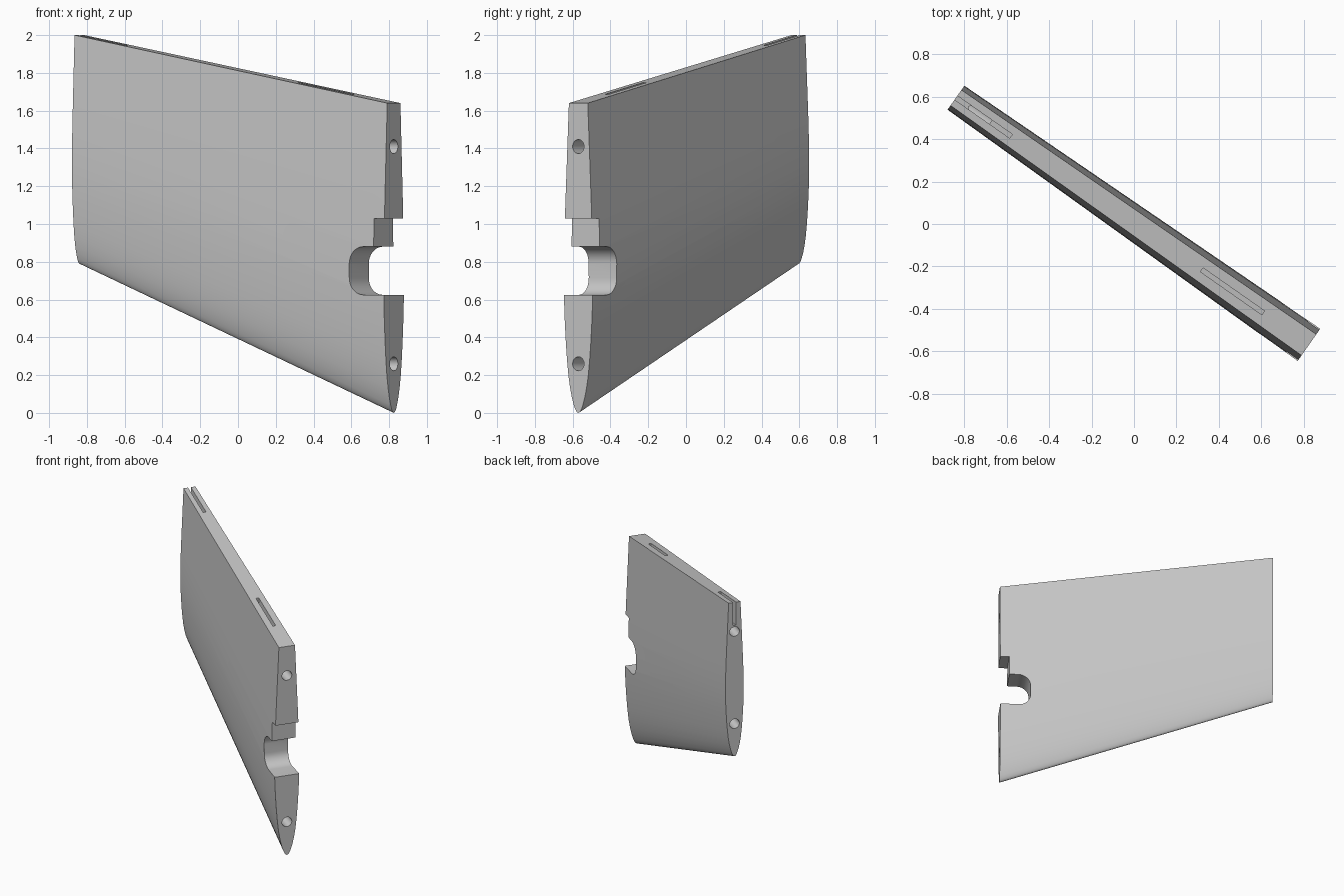
import bpy, bmesh, math
from mathutils import Matrix

if "Cube" in bpy.data.objects:
    bpy.data.objects.remove(bpy.data.objects["Cube"], do_unlink=True)

SPAN = 2.032
ROOT_Z, TIP_Z = (0.0, 1.64), (0.79, 2.0)
ANGLE = math.radians(145)
# Half thickness along the root chord: (chord fraction, half thickness)
PROFILE = [(0, 0), (.002, .008), (.006, .014), (.013, .021), (.025, .029),
           (.05, .042), (.08, .053), (.12, .064), (.17, .073), (.23, .081),
           (.3, .088), (.37, .0925), (.44, .0935), (.52, .092), (.6, .0885),
           (.7, .082), (.8, .075), (.9, .068), (1, .061)]

grey = bpy.data.materials.new("light grey")
grey.use_nodes = True
COLOUR = (0.58, 0.58, 0.58, 1)
grey.diffuse_color = COLOUR
grey.node_tree.nodes["Principled BSDF"].inputs["Base Color"].default_value = COLOUR


def make_object(name, bm):
    bmesh.ops.recalc_face_normals(bm, faces=bm.faces)
    mesh = bpy.data.meshes.new(name)
    bm.to_mesh(mesh)
    bm.free()
    obj = bpy.data.objects.new(name, mesh)
    bpy.context.collection.objects.link(obj)
    return obj


def loft(name, ring_a, ring_b):
    bm = bmesh.new()
    a = [bm.verts.new(p) for p in ring_a]
    b = [bm.verts.new(p) for p in ring_b]
    for i in range(len(a)):
        j = (i + 1) % len(a)
        bm.faces.new((a[i], a[j], b[j], b[i]))
    bm.faces.new(a)
    bm.faces.new(b)
    return make_object(name, bm)


def prism(name, outline, half):
    """Span/height outline pushed through the thickness."""
    return loft(name, [(s, -half, z) for s, z in outline],
                [(s, half, z) for s, z in outline])


def bore(name, s, z, radius=.037, depth=.2):
    bm = bmesh.new()
    bmesh.ops.create_cone(
        bm, cap_ends=True, segments=32, radius1=radius, radius2=radius,
        depth=2 * depth,
        matrix=Matrix.Translation((s, 0, z)) @ Matrix.Rotation(math.pi / 2, 4, 'Y'))
    return make_object(name, bm)


def section(s, z_range):
    low, chord = z_range[0], z_range[1] - z_range[0]
    k = chord / ROOT_Z[1]
    side = [(s, t * k, low + c * chord) for c, t in PROFILE]
    return side + [(x, -y, z) for x, y, z in reversed(side[1:])]


def top_z(s):
    return ROOT_Z[1] + (TIP_Z[1] - ROOT_Z[1]) * s / SPAN


def slit(name, start, end, depth=.18):
    return prism(name, [(start, top_z(start) + .05), (end, top_z(end) + .05),
                        (end, top_z(end) - depth), (start, top_z(start) - depth)], .011)


# Tapered wing body
wing = loft("wing_panel", section(0, ROOT_Z), section(SPAN, TIP_Z))

# Rounded notch at the root
LOW, HIGH, DEEP, R = .625, .88, .225, .09
notch = [(-.1, LOW)]
for centre_z, start in ((LOW + R, -90), (HIGH - R, 0)):
    for i in range(9):
        a = math.radians(start + 90 * i / 8)
        notch.append((DEEP - R + R * math.cos(a), centre_z + R * math.sin(a)))
notch.append((-.1, HIGH))

cutters = [
    prism("notch_cutter", notch, .3),
    prism("step_cutter", [(-.1, .80), (.067, .80), (.067, 1.03), (-.1, 1.03)], .3),
    bore("root_upper_bore", 0, 1.41), bore("root_lower_bore", 0, .26),
    bore("tip_upper_bore", SPAN, 1.77), bore("tip_lower_bore", SPAN, 1.045),
    slit("inner_slit", .263, .617), slit("outer_slit", 1.715, SPAN + .1),
]
bpy.context.view_layer.objects.active = wing
wing.select_set(True)
for cutter in cutters:
    cutter.hide_render = True
    mod = wing.modifiers.new(cutter.name, 'BOOLEAN')
    mod.operation, mod.solver, mod.object = 'DIFFERENCE', 'EXACT', cutter
    bpy.ops.object.modifier_apply(modifier=mod.name)
    bpy.data.objects.remove(cutter, do_unlink=True)

# Finish and turn into place
wing.data.materials.clear()
wing.data.materials.append(grey)
bpy.ops.object.shade_smooth_by_angle(angle=math.radians(35))
wing.rotation_euler.z = ANGLE
wing.location = (.825, -.57, 0)
